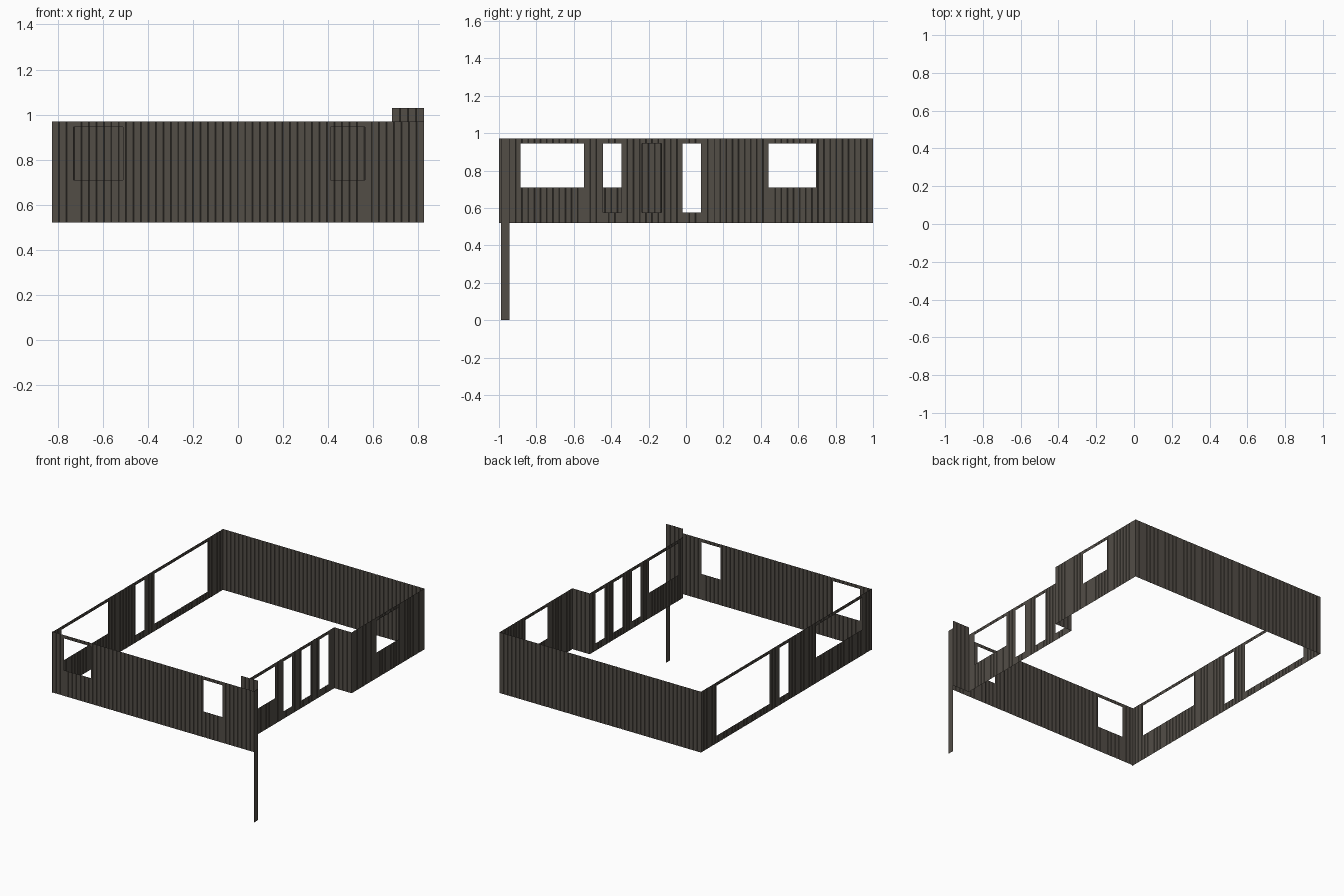
import bpy, bmesh, math
from mathutils import Vector

if "Cube" in bpy.data.objects:
    bpy.data.objects.remove(bpy.data.objects["Cube"])

Z0, Z1 = 0.52, 0.97            # bottom and top of the upper storey walls
SILL, DOOR, HEAD = 0.71, 0.575, 0.945
SEAM, HALF, DEPTH = 0.0333, 0.002, 0.002   # plank spacing, groove half width and depth

mat = bpy.data.materials.new("dark weathered timber")
mat.diffuse_color = (0.085, 0.074, 0.062, 1)
mat.use_nodes = True
mat.node_tree.nodes["Principled BSDF"].inputs["Base Color"].default_value = mat.diffuse_color


def wall(name, a, b, holes=(), z0=Z0, z1=Z1):
    """Thin planked wall from a to b, outside on the right of a->b.
    holes: (start, end, bottom, top), start and end measured along the wall."""
    a, b = Vector((*a, 0)), Vector((*b, 0))
    length = (b - a).length
    d = (b - a) / length
    out = Vector((d.y, -d.x, 0))
    cuts = {0.0, length}
    for h in holes:
        cuts.update(h[:2])
    stations = [(s, 0.0) for s in cuts]
    # shallow V grooves between planks, kept clear of opening edges
    for i in range(1, max(1, round(length / SEAM))):
        s = i * length / round(length / SEAM)
        if min(abs(s - c) for c in cuts) > 3 * HALF:
            stations += [(s - HALF, 0.0), (s, -DEPTH), (s + HALF, 0.0)]
    stations.sort()
    levels = sorted({z0, z1} | {z for h in holes for z in h[2:]})

    bm = bmesh.new()
    grid = [[bm.verts.new(a + d * s + out * o + Vector((0, 0, z))) for z in levels]
            for s, o in stations]
    for i in range(len(stations) - 1):
        sm = (stations[i][0] + stations[i + 1][0]) / 2
        for j in range(len(levels) - 1):
            zm = (levels[j] + levels[j + 1]) / 2
            if any(h[0] < sm < h[1] and h[2] < zm < h[3] for h in holes):
                continue
            bm.faces.new((grid[i][j], grid[i + 1][j], grid[i + 1][j + 1], grid[i][j + 1]))
    loose = [v for v in bm.verts if not v.link_faces]
    bmesh.ops.delete(bm, geom=loose, context='VERTS')
    me = bpy.data.meshes.new(name)
    bm.to_mesh(me)
    bm.free()
    me.materials.append(mat)
    ob = bpy.data.objects.new(name, me)
    bpy.context.collection.objects.link(ob)
    return ob


def spans(origin, sign, *items):
    """Turn world-coordinate openings (lo, hi, sill) into distances along a wall."""
    return [(*sorted((sign * (lo - origin), sign * (hi - origin))), sill, HEAD)
            for lo, hi, sill in items]


L, R, RI = -0.823, 0.825, 0.683      # left, right and recessed right wall
F, FI, M, B = -0.99, -0.943, 0.15, 1.0   # front, return, step and back

# long outer walls
wall("front_wall", (-0.827, F), (R, F),
     spans(-0.827, 1, (-0.73, -0.51, SILL), (0.41, 0.565, SILL)))
wall("back_wall", (R, B), (-0.827, B))
wall("left_wall", (L, B), (L, -1.0),
     spans(B, -1, (0.20, 0.82, DOOR), (-0.02, 0.085, DOOR), (-0.885, -0.345, SILL)))

# right side: outer wall, step, recessed balcony wall
wall("right_wall", (R, M), (R, B), spans(M, 1, (0.44, 0.695, SILL)))
wall("step_wall", (RI, M), (R, M))
wall("balcony_wall", (RI, FI), (RI, M),
     spans(FI, 1, (-0.885, -0.545, SILL), (-0.445, -0.345, DOOR),
           (-0.235, -0.13, DOOR), (-0.02, 0.08, DOOR)))

# raised return panel and the strip reaching down to the ground
wall("return_panel", (R, FI), (RI, FI), z1=1.03)
wall("corner_post", (R, F), (R, FI), z0=0.0)
